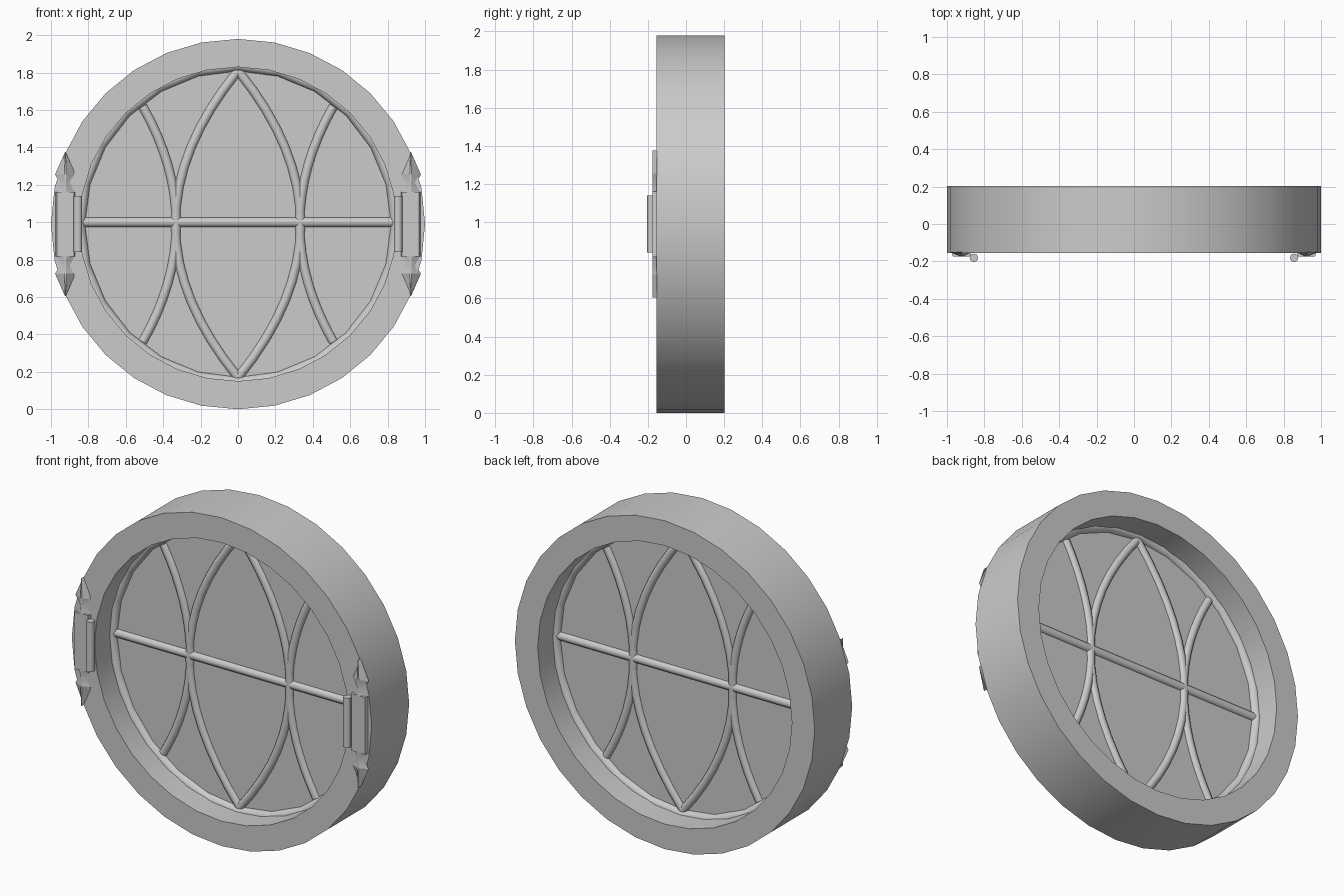
import bpy, bmesh, math

if "Cube" in bpy.data.objects:
    bpy.data.objects.remove(bpy.data.objects["Cube"], do_unlink=True)

CZ = 0.99      # height of the window centre
MID = 0.023    # depth of the pane and bars
FRONT, BACK = -0.155, 0.202

grey = bpy.data.materials.new("stone_grey")
grey.use_nodes = True
grey.diffuse_color = (0.6, 0.6, 0.6, 1)
grey.node_tree.nodes["Principled BSDF"].inputs["Base Color"].default_value = (0.6, 0.6, 0.6, 1)


def finish(obj, name, angle=35):
    obj.name = name
    obj.data.materials.clear()
    obj.data.materials.append(grey)
    bpy.ops.object.select_all(action='DESELECT')
    obj.select_set(True)
    bpy.context.view_layer.objects.active = obj
    bpy.ops.object.shade_smooth_by_angle(angle=math.radians(angle))
    return obj


def loft(name, rings, closed=False, caps=False, angle=35):
    """Skin a list of closed point rings."""
    bm = bmesh.new()
    rows = [[bm.verts.new(p) for p in ring] for ring in rings]
    n = len(rows[0])
    pairs = list(zip(rows, rows[1:])) + ([(rows[-1], rows[0])] if closed else [])
    for a, b in pairs:
        for i in range(n):
            j = (i + 1) % n
            bm.faces.new((a[i], a[j], b[j], b[i]))
    if caps:
        bm.faces.new(rows[0])
        bm.faces.new(rows[-1])
    bmesh.ops.recalc_face_normals(bm, faces=bm.faces)
    mesh = bpy.data.meshes.new(name)
    bm.to_mesh(mesh)
    bm.free()
    obj = bpy.data.objects.new(name, mesh)
    bpy.context.collection.objects.link(obj)
    return finish(obj, name, angle)


def circle(radius, y, sides=32):
    steps = [2 * math.pi * i / sides for i in range(sides)]
    return [(radius * math.cos(a), y, CZ + 0.99 * radius * math.sin(a)) for a in steps]


def tube(name, points, radius):
    curve = bpy.data.curves.new(name, 'CURVE')
    curve.dimensions = '3D'
    curve.bevel_depth = radius
    curve.bevel_resolution = 2
    curve.use_fill_caps = True
    spline = curve.splines.new('POLY')
    spline.points.add(len(points) - 1)
    for p, co in zip(spline.points, points):
        p.co = (*co, 1)
    obj = bpy.data.objects.new(name, curve)
    bpy.context.collection.objects.link(obj)
    bpy.ops.object.select_all(action='DESELECT')
    obj.select_set(True)
    bpy.context.view_layer.objects.active = obj
    bpy.ops.object.convert(target='MESH')
    return finish(bpy.context.object, name, 50)


# Round frame
loft("frame", [circle(1, FRONT), circle(1, BACK), circle(0.848, BACK), circle(0.848, FRONT)],
     closed=True)

# Sash ring and pane
bpy.ops.mesh.primitive_torus_add(major_radius=0.853, minor_radius=0.036, major_segments=24,
                                 minor_segments=10, location=(0, MID, CZ),
                                 rotation=(math.pi / 2, 0, 0))
finish(bpy.context.object, "sash_ring", 60)
loft("pane", [circle(0.845, MID - 0.005), circle(0.845, MID + 0.005)], caps=True)

# Horizontal bar
tube("cross_bar", [(-0.83, MID, CZ + 0.01), (0.83, MID, CZ + 0.01)], 0.027)

# Tracery: two bars forming a pointed lens, two bowing outwards
STEPS = 16
for side, label in ((1, "left"), (-1, "right")):
    lens, outer = [], []
    for i in range(STEPS + 1):
        t = 2 * i / STEPS - 1
        lens.append((side * 0.335 * (1 - t * t), MID, CZ + 0.82 * t))
        outer.append((side * (0.33 + 0.18 * t * t), MID, CZ + 0.63 * t))
    tube(label + "_lens_bar", lens, 0.026)
    tube(label + "_outer_bar", outer, 0.026)

# Hinges: leaf plate with spear finials, and a knuckle pin
SPEAR = [(0.385, 0.002), (0.265, 0.055), (0.22, 0.028), (0.172, 0.053)]  # height, half width
for side, label in ((1, "left"), (-1, "right")):
    x = side * 0.923

    def section(dz, w, flat):
        return [(x - w, FRONT + 0.004, CZ + dz), (x - w * flat, FRONT - 0.02, CZ + dz),
                (x + w * flat, FRONT - 0.02, CZ + dz), (x + w, FRONT + 0.004, CZ + dz)]

    loft(label + "_hinge_leaf", [section(s * 0.172, 0.053, 0.85) for s in (-1, 1)], caps=True)
    for s, end in ((1, "upper"), (-1, "lower")):
        loft(label + "_" + end + "_finial", [section(s * h, w, 0.1) for h, w in SPEAR],
             caps=True, angle=20)
    pin = side * 0.856
    tube(label + "_hinge_pin", [(pin, -0.181, CZ - 0.15), (pin, -0.181, CZ + 0.15)], 0.023)
